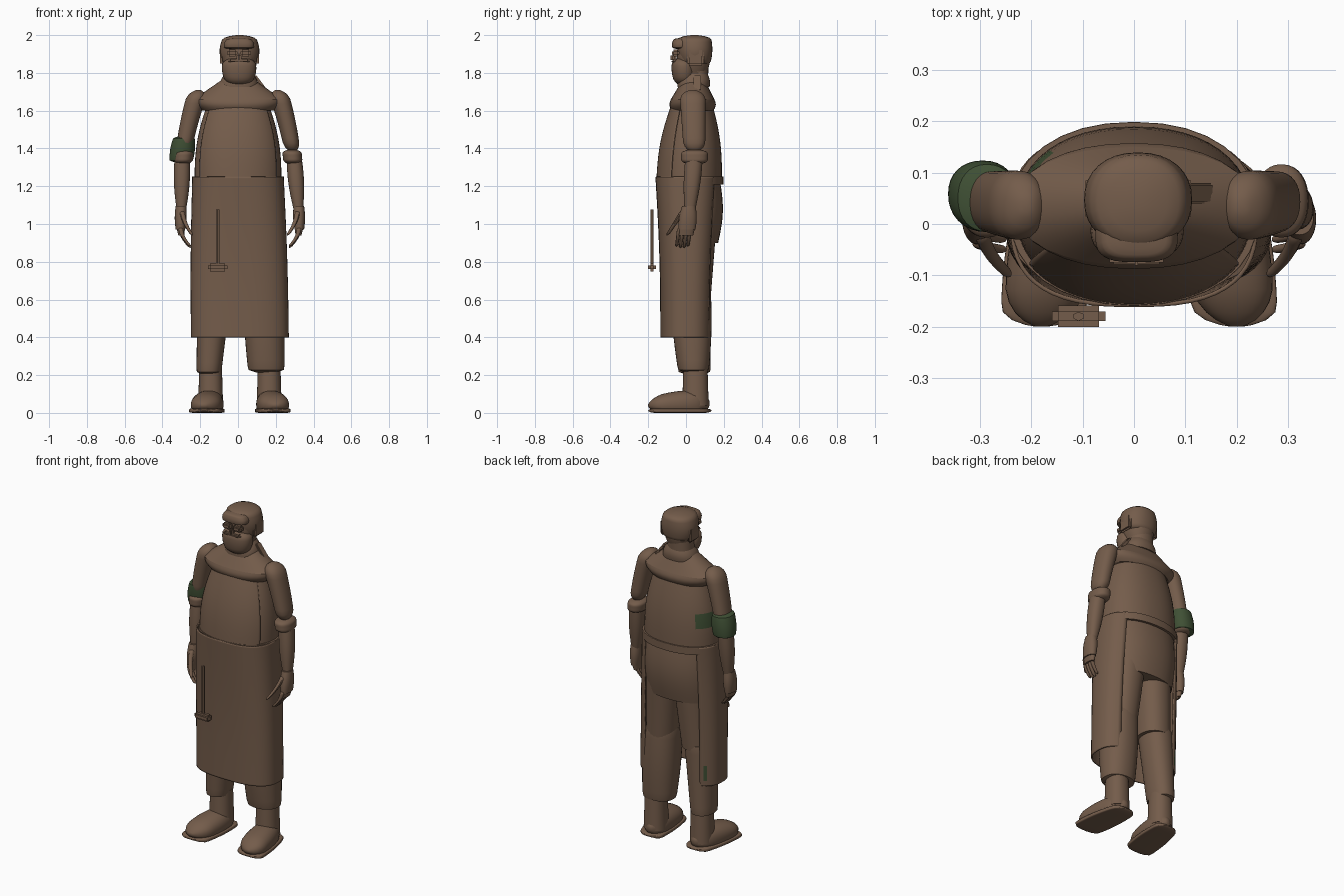
import bpy, bmesh, math
from mathutils import Vector

if "Cube" in bpy.data.objects:
    bpy.data.objects.remove(bpy.data.objects["Cube"], do_unlink=True)


def material(name, colour):
    mat = bpy.data.materials.new(name)
    mat.use_nodes = True
    mat.diffuse_color = (*colour, 1)
    mat.node_tree.nodes["Principled BSDF"].inputs["Base Color"].default_value = (*colour, 1)
    return mat


brown = material("worn brown", (.175, .108, .07))
green = material("dark green", (.05, .08, .035))


def finish(name, bm, mat=brown, green_rule=None):
    """Turn the mesh into a smooth shaded object, with green faces picked by a rule."""
    bmesh.ops.recalc_face_normals(bm, faces=bm.faces)
    mesh = bpy.data.meshes.new(name)
    bm.to_mesh(mesh)
    bm.free()
    obj = bpy.data.objects.new(name, mesh)
    bpy.context.collection.objects.link(obj)
    mesh.materials.append(mat)
    if green_rule:
        mesh.materials.append(green)
        for face in mesh.polygons:
            face.material_index = int(green_rule(face.center))
    bpy.ops.object.select_all(action='DESELECT')
    obj.select_set(True)
    bpy.context.view_layer.objects.active = obj
    bpy.ops.object.shade_smooth_by_angle(angle=math.radians(40))
    return obj


def part(name, start, end, size, end_size, bulge=(0, 0), dome=0, bow=(0, 0, 0), half_turn=180,
         power=2.2, sides=32, steps=16, floor=0, thickness=0, mat=brown, green_rule=None):
    """Tapered tube of rounded sections; a half turn under 180 degrees leaves the back open."""
    bm = bmesh.new()
    start, end, bow = Vector(start), Vector(end), Vector(bow)
    size, end_size, bulge = Vector(size), Vector(end_size), Vector(bulge)
    lengthwise = abs(end.y - start.y) > abs(end.z - start.z)
    closed = half_turn == 180
    count = sides if closed else sides + 1
    rings = []
    for step in range(steps + 1):
        # Sections crowd towards both ends so that domes stay round
        t = (1 - math.cos(math.pi * step / steps)) / 2
        swell = math.sin(math.pi * t)
        radius = size.lerp(end_size, t) + bulge * swell
        inset = 1 - min(t, 1 - t) / dome if dome else 0
        if inset > 0:
            radius *= max(.15, math.sqrt(1 - inset * inset))
        centre = start.lerp(end, t) + bow * swell
        ring = []
        for i in range(count):
            angle = math.radians(half_turn) * (2 * i / sides - 1)
            sine, cosine = math.sin(angle), math.cos(angle)
            across = radius.x * math.copysign(abs(sine) ** (2 / power), sine)
            along = radius.y * math.copysign(abs(cosine) ** (2 / power), cosine)
            offset = (across, 0, along) if lengthwise else (across, -along, 0)
            point = centre + Vector(offset)
            point.z = max(point.z, floor)
            ring.append(bm.verts.new(point))
        rings.append(ring)
    for low, high in zip(rings, rings[1:]):
        for i in range(sides):
            j = (i + 1) % count
            bm.faces.new((low[i], low[j], high[j], high[i]))
    if closed:
        bm.faces.new(rings[0])
        bm.faces.new(rings[-1])
    obj = finish(name, bm, mat, green_rule)
    if thickness:
        solid = obj.modifiers.new("thickness", 'SOLIDIFY')
        solid.thickness, solid.offset = thickness, 0


def pair(name, start, end, size, end_size, bow=0, **options):
    """A left and a right part; below the waist the stance leans slightly to the left."""
    for label, side in (("left_", 1), ("right_", -1)):
        ends = [(side * x + (.01 if z < 1.2 else 0), y, z) for x, y, z in (start, end)]
        part(label + name, *ends, size, end_size, bow=(side * bow, 0, 0), **options)


def block(name, location, size, bevel=.01, tilt=0):
    bm = bmesh.new()
    bmesh.ops.create_cube(bm, size=1)
    bmesh.ops.scale(bm, vec=size, verts=bm.verts)
    bmesh.ops.bevel(bm, geom=bm.edges[:], offset=bevel, segments=2, affect='EDGES')
    obj = finish(name, bm)
    obj.location = location
    obj.rotation_euler.y = tilt


# Torso, bib, shoulder yoke and belt
part("torso", start=(0, .035, 1.67), end=(0, .02, 1.22), size=(.15, .095), end_size=(.23, .17),
     bulge=(.025, .02), sides=48,
     green_rule=lambda c: c.x < -.16 and c.y > .06 and 1.37 < c.z < 1.44)
part("bib", start=(0, .035, 1.65), end=(0, .02, 1.23), size=(.16, .103), end_size=(.234, .174),
     bulge=(.025, .02), half_turn=58, thickness=.006)
part("yoke_slope", start=(0, .04, 1.76), end=(0, .035, 1.66), size=(.09, .06), end_size=(.235, .115))
part("yoke_hem", start=(0, .035, 1.66), end=(0, .035, 1.6), size=(.235, .115), end_size=(.19, .11),
     bulge=(.01, .01))
part("belt", start=(0, .02, 1.25), end=(0, .02, 1.21), size=(.24, .176), end_size=(.24, .176), thickness=.006)

# Jacket tail and wrap-around apron with an open back
part("jacket_tail", start=(0, .04, 1.23), end=(0, .05, .9), size=(.215, .14), end_size=(.2, .12),
     bulge=(.01, .02))
part("apron", start=(0, .01, 1.25), end=(.01, .005, .4), size=(.238, .168), end_size=(.255, .137),
     bulge=(.005, -.008), half_turn=140, power=2.7, sides=40, thickness=.008,
     green_rule=lambda c: c.x < -.19 and c.y > .1 and .44 < c.z < .53)

# Trouser legs, the left one baggy below the knee
pair("thigh", start=(.09, .05, .98), end=(.12, .03, .6), size=(.1, .11), end_size=(.09, .1))
part("left_trouser_leg", start=(.13, .025, .68), end=(.15, .04, .21), size=(.1, .105), end_size=(.095, .08),
     bulge=(.008, .01), dome=.05)
part("right_trouser_leg", start=(-.125, .03, .65), end=(-.155, .045, .2), size=(.09, .1),
     end_size=(.065, .085), dome=.05)

# Boots with flat soles
pair("boot_shaft", start=(.155, .05, .24), end=(.155, .05, .04), size=(.06, .064), end_size=(.066, .07))
pair("boot", start=(.15, .125, .05), end=(.19, -.2, .04), size=(.055, .065), end_size=(.07, .04),
     bulge=(.02, .018), dome=.25, floor=.018)
pair("boot_sole", start=(.15, .135, .012), end=(.19, -.2, .012), size=(.065, .012), end_size=(.08, .012),
     bulge=(.015, 0), dome=.12, power=6)

# Arms, rolled cuffs and armband
pair("upper_arm", start=(.21, .035, 1.71), end=(.29, .045, 1.38), size=(.055, .07), end_size=(.042, .057),
     dome=.18, bow=.006)
pair("forearm", start=(.295, .045, 1.38), end=(.31, .02, 1.07), size=(.038, .045), end_size=(.024, .028),
     bulge=(.011, .008))
pair("rolled_cuff", start=(.285, .045, 1.395), end=(.292, .045, 1.315), size=(.052, .072),
     end_size=(.05, .07), dome=.3)
part("green_armband", start=(-.285, .05, 1.465), end=(-.302, .06, 1.325), size=(.055, .065),
     end_size=(.06, .06), bulge=(.008, .006), dome=.1, mat=green)

# Gloves, fingers and thumbs
pair("glove_cuff", start=(.312, .015, 1.095), end=(.315, .005, .97), size=(.028, .036), end_size=(.025, .045),
     bulge=(.005, .006))
pair("palm", start=(.314, .005, .99), end=(.31, 0, .94), size=(.024, .045), end_size=(.016, .038))
for number in range(4):
    y = .024 - number * .02
    tip = .87 + abs(number - 1.5) * .008
    pair(f"finger_{number + 1}", start=(.314, y, .98), end=(.262, y - .014, tip), size=(.013, .011),
         end_size=(.009, .008), dome=.1, bow=.012, sides=10)
pair("thumb", start=(.307, -.015, 1.07), end=(.252, -.1, .94), size=(.015, .016), end_size=(.009, .009),
     dome=.1, bow=.01, sides=10)

# Neck, collar and strap
part("neck", start=(0, .045, 1.88), end=(0, .045, 1.7), size=(.07, .075), end_size=(.08, .07))
part("collar", start=(.005, .045, 1.8), end=(.005, .04, 1.725), size=(.07, .066), end_size=(.105, .085),
     bulge=(.008, .008))
block("collar_strap", location=(.12, .06, 1.745), size=(.014, .04, .1), bevel=.004, tilt=-.65)

# Head, cap with brim, goggles and beard
part("head", start=(.007, .04, 1.93), end=(.007, .04, 1.8), size=(.09, .085), end_size=(.065, .07),
     bulge=(.01, .01))
part("cap", start=(.008, .044, 2), end=(.008, .05, 1.835), size=(.082, .086), end_size=(.085, .075),
     bulge=(.022, .012), dome=.15)
part("cap_brim", start=(.005, -.02, 1.985), end=(.005, -.022, 1.925), size=(.06, .042), end_size=(.075, .048),
     bulge=(.012, .008), dome=.15, power=3)
for label, side in (("left_", 1), ("right_", -1)):
    block(label + "goggle_lens", location=(.005 + side * .035, -.055, 1.905), size=(.055, .04, .036))
    block(label + "cap_ear_flap", location=(.008 + side * .092, .05, 1.885), size=(.022, .09, .09))
block("nose", location=(.005, -.066, 1.88), size=(.026, .03, .045))
block("moustache", location=(.005, -.058, 1.86), size=(.11, .04, .025))
part("beard", start=(.006, -.015, 1.885), end=(.006, -.01, 1.73), size=(.08, .055), end_size=(.06, .045),
     bulge=(.02, .013), dome=.25)

# Hammer hanging in front of the apron
part("hammer_handle", start=(-.108, -.18, 1.077), end=(-.108, -.18, .77), size=(.011, .009),
     end_size=(.011, .009), power=2, sides=6, steps=1)
block("hammer_head", location=(-.108, -.18, .77), size=(.104, .042, .042), bevel=.012)
